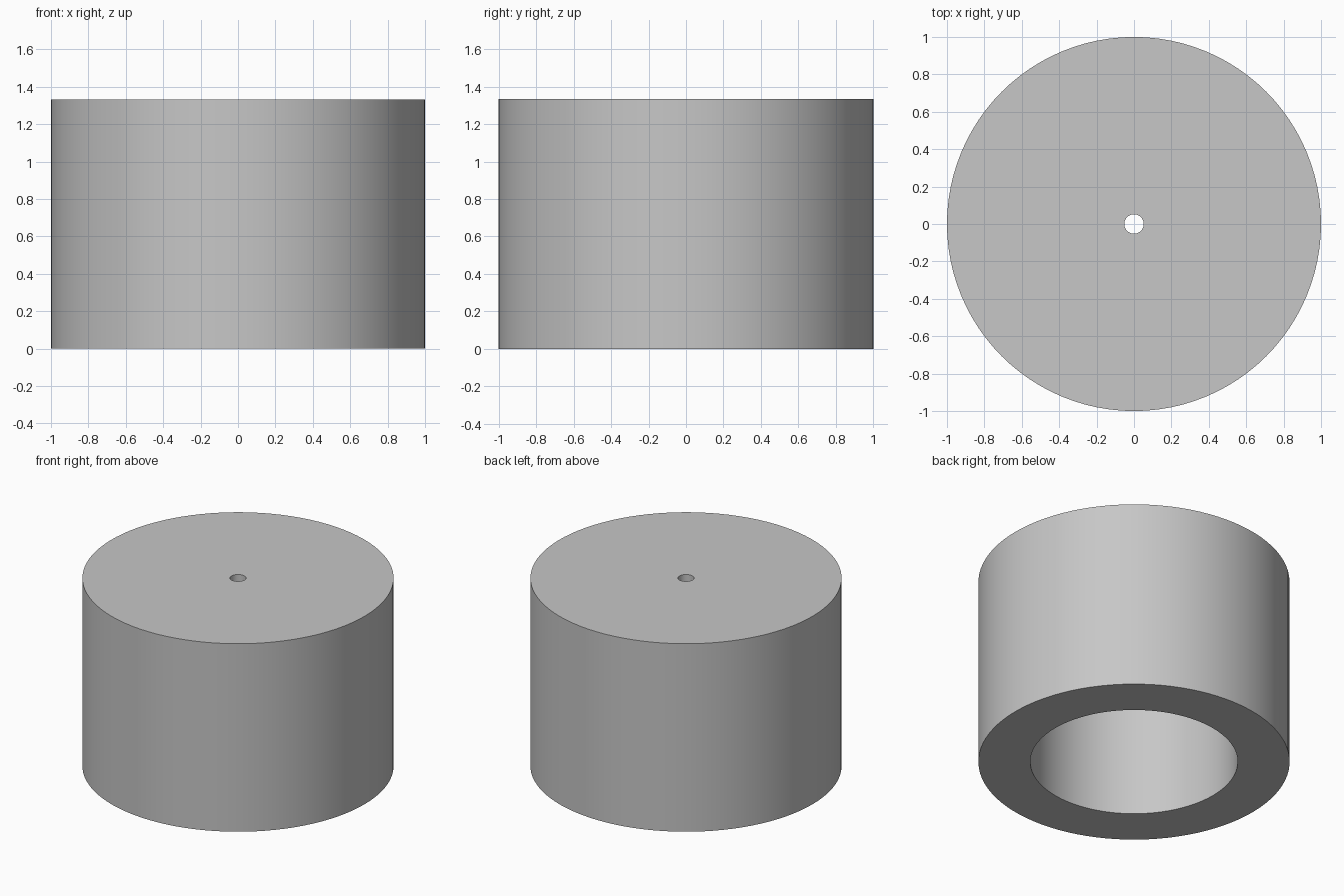
import bpy
import bmesh
import math

cube = bpy.data.objects.get("Cube")
if cube:
    bpy.data.objects.remove(cube, do_unlink=True)

HEIGHT = 4 / 3
OUTER, BORE, PIN = 1.0, 2 / 3, 0.052   # radii
BORE_DEPTH = 1.0
SIDES = 96

# Material
grey = bpy.data.materials.new("light grey")
grey.use_nodes = True
colour = (0.57, 0.57, 0.57, 1)
grey.diffuse_color = colour
grey.node_tree.nodes["Principled BSDF"].inputs["Base Color"].default_value = colour

# Closed wall section: outer wall, flat top, pin hole, bore ceiling, bore wall
section = [(OUTER, 0), (OUTER, HEIGHT), (PIN, HEIGHT),
           (PIN, BORE_DEPTH), (BORE, BORE_DEPTH), (BORE, 0)]

# Revolve the section around z
bm = bmesh.new()
rings = []
for i in range(SIDES):
    a = math.tau * i / SIDES
    rings.append([bm.verts.new((r * math.cos(a), r * math.sin(a), z)) for r, z in section])
for i, ring in enumerate(rings):
    following = rings[(i + 1) % SIDES]
    for j in range(len(section)):
        k = (j + 1) % len(section)
        bm.faces.new((ring[j], following[j], following[k], ring[k]))
bmesh.ops.recalc_face_normals(bm, faces=bm.faces)

mesh = bpy.data.meshes.new("bored_cylinder")
bm.to_mesh(mesh)
bm.free()
mesh.materials.append(grey)
body = bpy.data.objects.new("bored_cylinder", mesh)
bpy.context.collection.objects.link(body)

# Smooth round walls with sharp rims
bpy.ops.object.select_all(action="DESELECT")
body.select_set(True)
bpy.context.view_layer.objects.active = body
bpy.ops.object.shade_smooth_by_angle(angle=math.radians(30))
